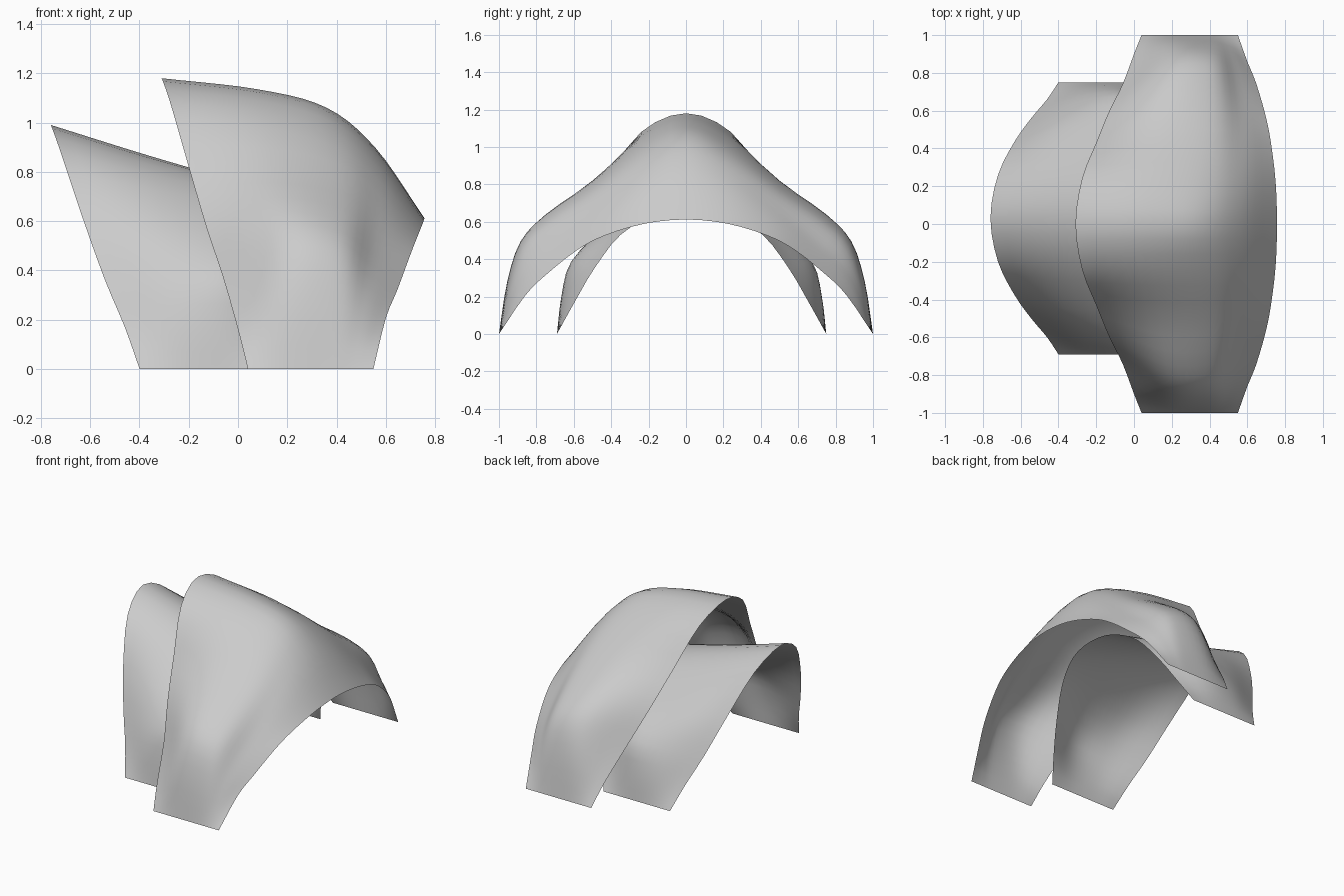
import bpy
from mathutils import Vector

cube = bpy.data.objects.get("Cube")
if cube:
    bpy.data.objects.remove(cube, do_unlink=True)

# Half-arch sections of the large canopy, each from the foot up to the ridge
OUTER_RIM = [(.04, 1, 0), (0, .9, .16), (-.06, .74, .37), (-.13, .6, .58),
             (-.2, .43, .82), (-.275, .24, 1.08), (-.31, 0, 1.18)]
SHOULDER = [(.21, 1, 0), (.2, .95, .28), (.19, .87, .49), (.17, .74, .64),
            (.14, .5, .82), (.1, .24, 1.04), (.08, 0, 1.135)]
BROW = [(.38, 1, 0), (.4, .95, .26), (.41, .875, .47), (.42, .74, .6),
        (.42, .5, .765), (.39, .24, .955), (.36, 0, 1.06)]
SLOPE = [(.47, 1, 0), (.51, .915, .23), (.535, .82, .375), (.56, .67, .505),
         (.58, .49, .64), (.575, .24, .81), (.56, 0, .895)]
LOW_RIM = [(.55, 1, 0), (.6, .86, .205), (.645, .75, .315), (.695, .58, .45),
           (.725, .43, .528), (.75, .22, .59), (.757, 0, .612)]

# Half-arch sections of the small canopy
SMALL_OUTER_RIM = [(-.4, .72, 0), (-.46, .63, .17), (-.54, .535, .36),
                   (-.63, .41, .61), (-.72, .23, .88), (-.76, 0, .99)]
SMALL_SHOULDER = [(-.22, .72, 0), (-.24, .685, .2), (-.26, .625, .37),
                  (-.3, .485, .57), (-.34, .24, .785), (-.36, 0, .865)]
SMALL_BROW = [(-.05, .72, 0), (-.03, .69, .2), (-.01, .635, .39),
              (.02, .44, .57), (.04, .2, .71), (.04, 0, .75)]
SMALL_LOW_RIM = [(.12, .72, 0), (.19, .62, .18), (.25, .52, .35),
                 (.32, .38, .53), (.38, .2, .63), (.4, 0, .655)]


def smooth_path(points, steps):
    """Sample a Catmull-Rom spline that passes through every point."""
    first = points[0] * 2 - points[1]
    last = points[-1] * 2 - points[-2]
    padded = [first] + points + [last]
    result = []
    for i in range(len(points) - 1):
        a, b, c, d = padded[i:i + 4]
        for s in range(steps):
            t = s / steps
            result.append((b * 2 + (c - a) * t
                           + (a * 2 - b * 5 + c * 4 - d) * t ** 2
                           + (b * 3 - a - c * 3 + d) * t ** 3) / 2)
    return result + [points[-1].copy()]


def full_arch(half, centre):
    """Mirror a half arch across its ridge, which lies at y = centre."""
    front = [Vector((x, centre - y, z)) for x, y, z in half]
    back = [Vector((x, centre + y, z)) for x, y, z in reversed(half[:-1])]
    return front + back


def make_shell(name, sections, centre, material):
    """Loft one thin curved shell through the arch sections."""
    arches = [smooth_path(full_arch(half, centre), 3) for half in sections]
    strips = [smooth_path(list(row), 5) for row in zip(*arches)]
    columns = len(strips[0])
    verts = [p for strip in strips for p in strip]
    faces = []
    for r in range(len(strips) - 1):
        for c in range(columns - 1):
            i = r * columns + c
            faces.append((i, i + 1, i + columns + 1, i + columns))
    mesh = bpy.data.meshes.new(name)
    mesh.from_pydata(verts, [], faces)
    mesh.materials.append(material)
    mesh.shade_smooth()
    shell = bpy.data.objects.new(name, mesh)
    bpy.context.collection.objects.link(shell)


# Single plain grey finish
grey = bpy.data.materials.new("light_grey")
grey.use_nodes = True
colour = (.6, .6, .6, 1)
grey.diffuse_color = colour
grey.node_tree.nodes["Principled BSDF"].inputs["Base Color"].default_value = colour

# Large canopy and the smaller one tucked beneath its outer rim
make_shell("large_canopy", [OUTER_RIM, SHOULDER, BROW, SLOPE, LOW_RIM], 0, grey)
make_shell("small_canopy", [SMALL_OUTER_RIM, SMALL_SHOULDER, SMALL_BROW,
                            SMALL_LOW_RIM], .03, grey)
